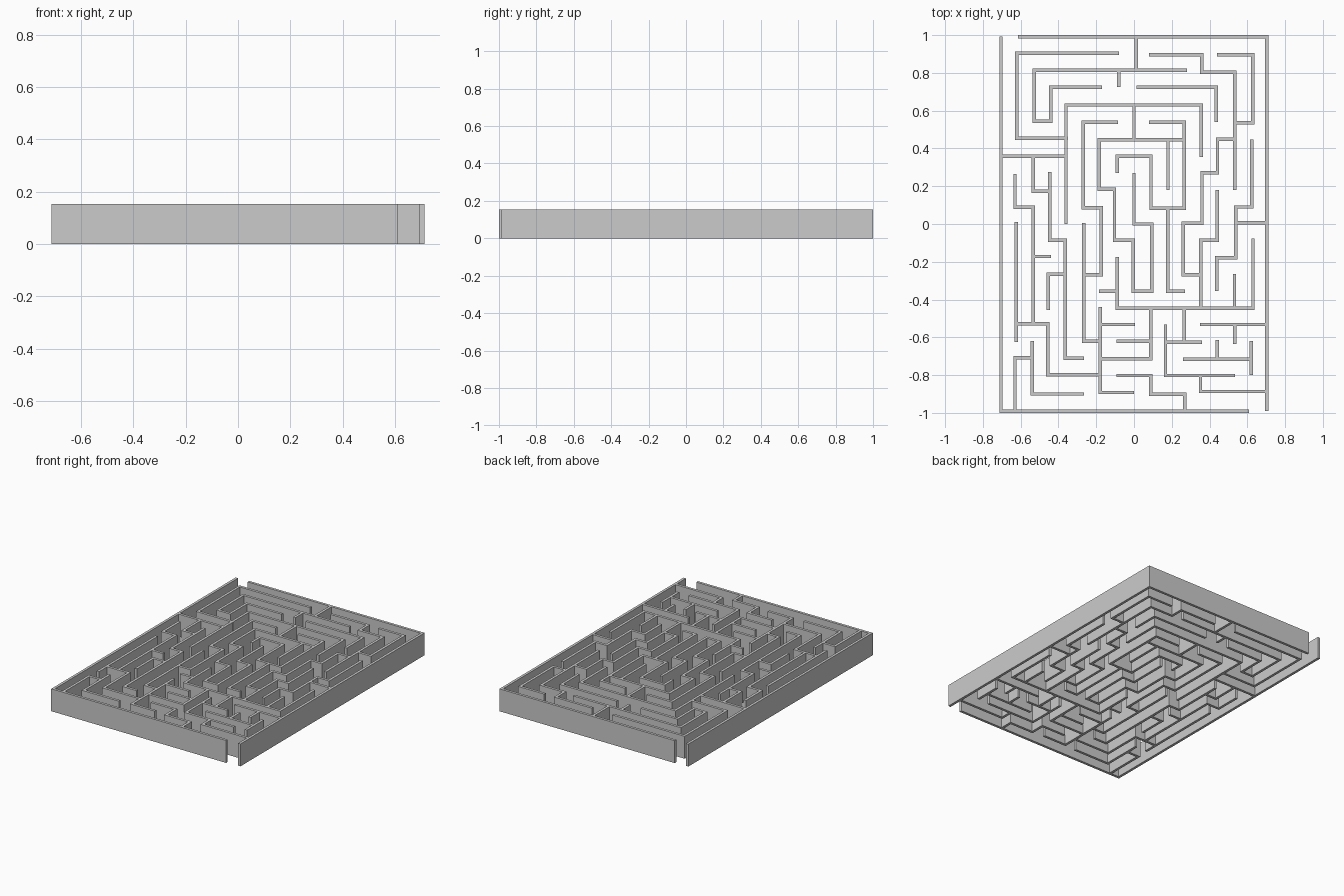
import bpy, bmesh
from mathutils import Vector

HEIGHT = 0.153
HALF = 0.009   # half of the wall thickness


def wall(bm, pts):
    """Sweep a mitred upright wall along a right-angled path (hundredths of a unit)."""
    p = [Vector((x / 100, y / 100)) for x, y in pts]
    normals = []
    for a, b in zip(p, p[1:]):
        d = (b - a).normalized()
        normals.append(Vector((-d.y, d.x)))
    rings = []
    for i, q in enumerate(p):
        if i == 0:
            o = normals[0]
        elif i == len(p) - 1:
            o = normals[-1]
        else:
            o = normals[i - 1] + normals[i]
        l, r = q + o * HALF, q - o * HALF
        rings.append([bm.verts.new((v.x, v.y, z))
                      for v, z in ((l, 0), (r, 0), (r, HEIGHT), (l, HEIGHT))])
    for a, b in zip(rings, rings[1:]):
        for k in range(4):
            n = (k + 1) % 4
            bm.faces.new((a[k], a[n], b[n], b[k]))
    bm.faces.new(rings[0])
    bm.faces.new(rings[-1][::-1])


def walls(name, paths):
    bm = bmesh.new()
    for pts in paths:
        wall(bm, pts)
    bmesh.ops.recalc_face_normals(bm, faces=bm.faces[:])
    me = bpy.data.meshes.new(name)
    bm.to_mesh(me)
    bm.free()
    bpy.context.collection.objects.link(bpy.data.objects.new(name, me))


# Boundary: two L-shaped walls leaving gaps for entrance and exit
walls("outer_walls", [
    [(-70.4, 99.2), (-70.4, -99.1), (61, -99.1)],
    [(-61.5, 99.1), (70.3, 99.1), (70.3, -99)],
])

# Nested walls along the back
walls("back_walls", [
    [(-8, 90.3), (-62, 90.3), (-62, 45.3), (-35, 45.3)],
    [(28, 81.3), (-52.8, 81.3), (-52.8, 54.3), (-44, 54.3), (-44, 72.3), (-17, 72.3)],
    [(1.2, 99), (1.2, 81.3)],
    [(-8, 81.3), (-8, 72.5)],
    [(8, 89.5), (35.8, 89.5), (35.8, 80.3), (53.3, 80.3), (53.3, 18)],
    [(44, 89.5), (62.8, 89.5), (62.8, 53.5), (53.3, 53.5)],
    [(1.2, 72.3), (43.6, 72.3), (43.6, 54)],
    [(-36, 0), (-36, 63), (35.6, 63), (35.6, 35.5)],
])

# Spiral walls in the middle
walls("centre_walls", [
    [(0, 63), (0, 44.6)],
    [(-8.5, 53.8), (-26.8, 53.8), (-26.8, 8.6), (-17.3, 8.6), (-17.3, -26.8), (-27, -26.8)],
    [(-26.7, 0.5), (-26.7, -62), (-18, -62)],
    [(8, 53.8), (26.6, 53.8), (26.6, 8.4), (9, 8.4), (9, 35.8), (-8.8, 35.8), (-8.8, 27)],
    [(26.6, 44.6), (-18.5, 44.6), (-18.5, 18.5), (-10.3, 18.5), (-10.3, -8.6), (0, -8.6)],
    [(18, 44.6), (18, 18)],
    [(0, 27), (0, 0), (9.3, 0), (9.3, -35.5), (-0.3, -35.5), (-0.3, -7.7)],
    [(17.8, 8.4), (17.8, -35.6), (27, -35.6)],
    [(-8.8, -17.5), (-8.8, -44.7), (63, -44.7), (63, -7.8)],
    [(-18.5, -35.5), (-8.8, -35.5)],
])

# Left side
walls("left_walls", [
    [(-70, 35.9), (-36, 35.9)],
    [(-53.4, 35.9), (-53.4, 17.3), (-44.6, 17.3)],
    [(-44.6, 27.5), (-44.6, -8.5), (-36.3, -8.5), (-36.3, -71), (-26.5, -71)],
    [(-36.3, -26.6), (-45.4, -26.6), (-45.4, -45.5)],
    [(-63, 26.5), (-63, 8.8), (-53.4, 8.8), (-53.4, -52.8)],
    [(-53.4, -17.2), (-44, -17.2)],
    [(-62.3, 1), (-62.3, -62.5)],
    [(-62.3, -52.8), (-45.6, -52.8), (-45.6, -79.8), (-17.8, -79.8)],
    [(-53.8, -62), (-53.8, -90), (-26.5, -90)],
    [(-53.8, -70.8), (-63, -70.8), (-63, -99)],
])

# Right side
walls("right_walls", [
    [(53.3, 44.8), (44.2, 44.8), (44.2, 27.1), (36, 27.1), (36, 0.4), (26, 0.4),
     (26, -26.8), (35.4, -26.8)],
    [(44, 18), (44, -8.5), (35.4, -8.5), (35.4, -44.7)],
    [(62.4, 44.7), (62.4, 9), (53.8, 9), (53.8, -17.8), (43.8, -17.8), (43.8, -35.5)],
    [(53.8, 0.7), (70, 0.7)],
    [(53.2, -26.5), (53.2, -44.7)],
])

# Front middle and front right
walls("front_walls", [
    [(-17.8, -44), (-17.8, -89.2), (0, -89.2)],
    [(-17.8, -53.2), (0.5, -53.2)],
    [(-17.8, -71.4), (8.8, -71.4), (8.8, -44.7)],
    [(-9.3, -62), (8.8, -62)],
    [(26.7, -44.7), (26.7, -62.6)],
    [(36, -62.6), (16.7, -62.6)],
    [(16.7, -53.2), (16.7, -80.2), (53.5, -80.2)],
    [(35, -53.2), (70, -53.2)],
    [(53.3, -53.2), (53.3, -63.5)],
    [(26, -71.5), (62, -71.5)],
    [(44, -61.5), (44, -71.5)],
    [(62, -62), (62, -80)],
    [(-9.3, -80.2), (8.8, -80.2), (8.8, -90.2), (26.8, -90.2), (26.8, -99)],
    [(35.2, -80.2), (35.2, -88.7), (70, -88.7)],
])
